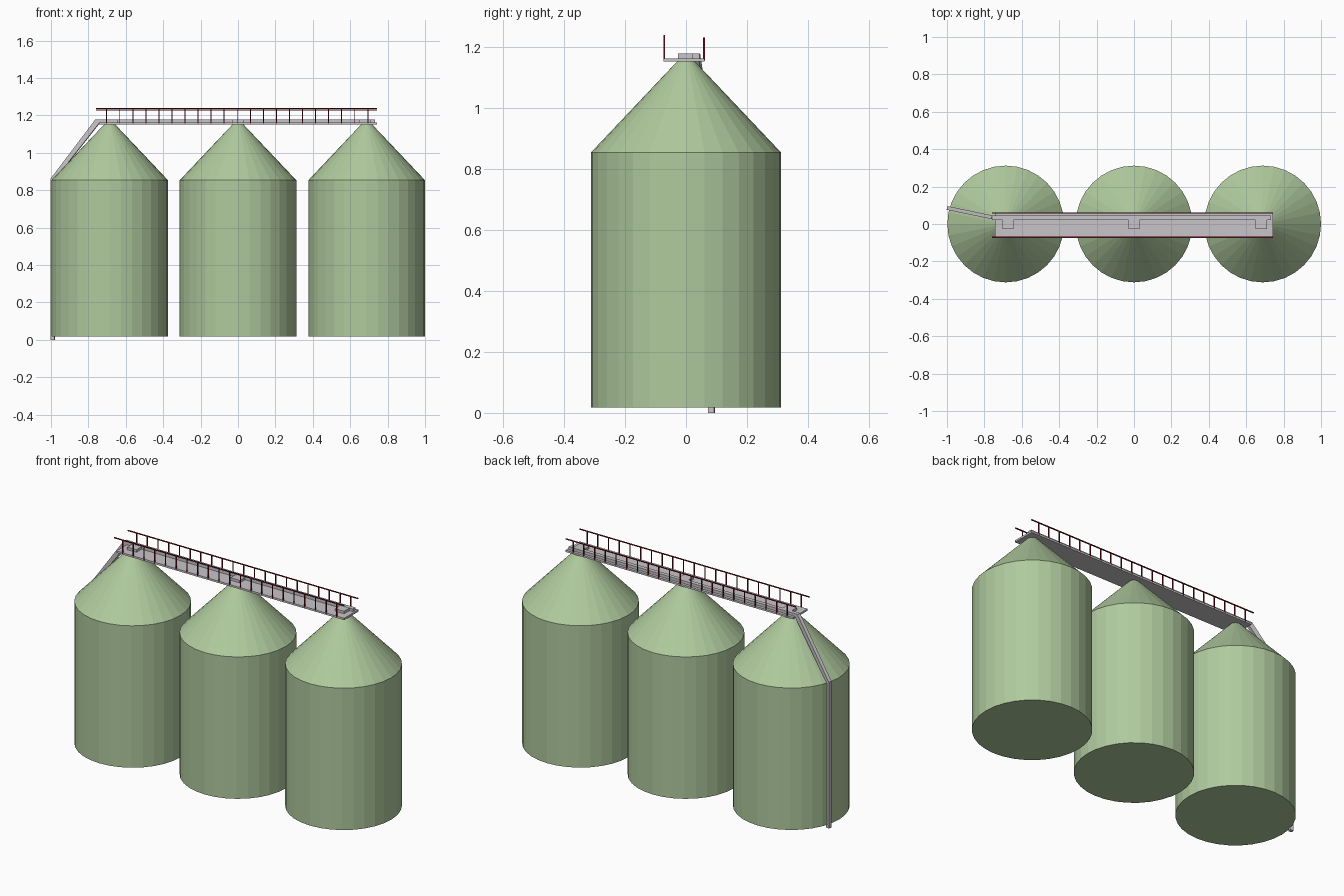
import bpy, bmesh, math
from mathutils import Vector

if "Cube" in bpy.data.objects:
    bpy.data.objects.remove(bpy.data.objects["Cube"])


def material(name, rgb):
    m = bpy.data.materials.new(name)
    m.diffuse_color = (*rgb, 1)
    m.use_nodes = True
    m.node_tree.nodes["Principled BSDF"].inputs["Base Color"].default_value = m.diffuse_color
    return m


GREEN = material("silo green", (0.43, 0.59, 0.34))
GREY = material("galvanised grey", (0.58, 0.56, 0.58))
RED = material("dark red", (0.19, 0.006, 0.015))


def add_object(name, bm, mat):
    bmesh.ops.recalc_face_normals(bm, faces=bm.faces)
    me = bpy.data.meshes.new(name)
    bm.to_mesh(me)
    bm.free()
    me.materials.append(mat)
    ob = bpy.data.objects.new(name, me)
    bpy.context.collection.objects.link(ob)
    return ob


def add_box(bm, lo, hi):
    verts = bmesh.ops.create_cube(bm, size=1)["verts"]
    for v in verts:
        v.co = [l + (c + 0.5) * (h - l) for c, l, h in zip(v.co, lo, hi)]


def box(name, lo, hi, mat):
    bm = bmesh.new()
    add_box(bm, lo, hi)
    return add_object(name, bm, mat)


def silo(name, x):
    # wall, conical roof and flat base from stacked rings
    n, bm, rings = 32, bmesh.new(), []
    for r, z in ((0.312, 0.017), (0.312, 0.853), (0.025, 1.156)):
        rings.append([bm.verts.new((x + r * math.cos(math.tau * i / n),
                                    r * math.sin(math.tau * i / n), z)) for i in range(n)])
    for a, b in zip(rings, rings[1:]):
        for i in range(n):
            j = (i + 1) % n
            bm.faces.new((a[i], a[j], b[j], b[i]))
    bm.faces.new(rings[0])
    bm.faces.new(rings[-1])
    return add_object(name, bm, GREEN)


# three silos, each with an inlet box above the roof
for label, x, bx in (("left", -0.686, -0.674), ("middle", 0, 0), ("right", 0.688, 0.68)):
    silo(label + "_silo", x)
    box(label + "_inlet_box", (bx - 0.03, -0.027, 1.158), (bx + 0.03, 0.0225, 1.177), GREY)

# walkway deck and conveyor
box("walkway_deck", (-0.742, -0.073, 1.151), (0.743, 0.061, 1.162), GREY)
box("conveyor", (-0.76, 0.022, 1.16), (0.733, 0.045, 1.178), GREY)

# handrails with posts
for label, y, top in (("front", -0.071, 1.238), ("back", 0.059, 1.23)):
    bm = bmesh.new()
    add_box(bm, (-0.758, y - 0.003, top - 0.005), (0.743, y + 0.003, top))
    for i in range(21):
        x = -0.702 + i * 0.0698
        add_box(bm, (x - 0.0025, y - 0.0025, 1.155), (x + 0.0025, y + 0.0025, top - 0.003))
    add_object(label + "_handrail", bm, RED)

# elevator leg: square tube up the wall, then sloping along the roof
path = [Vector(p) for p in ((-0.99, 0.084, 0), (-0.99, 0.084, 0.858), (-0.75, 0.034, 1.169))]
side = Vector((0.05, 0.24, 0)).normalized() * 0.01
out = Vector((0.24, -0.05, 0)).normalized()
offsets = (out * 0.01, out * 0.01 + Vector((0, 0, -0.004)), out * 0.011 + Vector((0, 0, -0.009)))
bm = bmesh.new()
rings = [[bm.verts.new(p + s * side + t * o) for s, t in ((-1, -1), (1, -1), (1, 1), (-1, 1))]
         for p, o in zip(path, offsets)]
for a, b in zip(rings, rings[1:]):
    for i in range(4):
        j = (i + 1) % 4
        bm.faces.new((a[i], a[j], b[j], b[i]))
bm.faces.new(rings[0])
bm.faces.new(rings[-1])
add_object("elevator_leg", bm, GREY)
